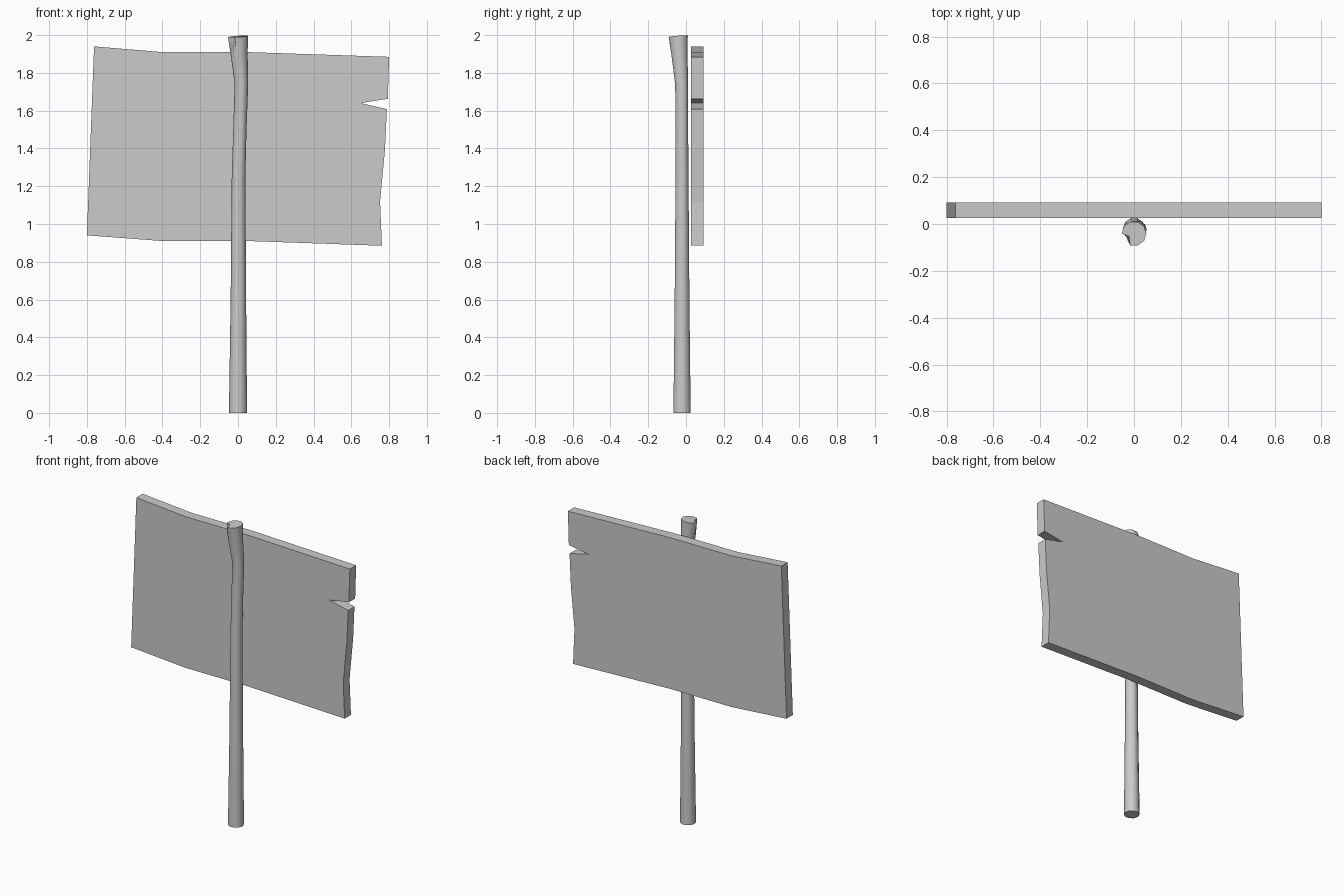
import bpy
import bmesh
from math import cos, sin, radians, tau

cube = bpy.data.objects.get("Cube")
if cube:
    bpy.data.objects.remove(cube, do_unlink=True)

grey = bpy.data.materials.new("plain grey")
grey.use_nodes = True
grey.diffuse_color = (0.6, 0.6, 0.6, 1)
grey.node_tree.nodes["Principled BSDF"].inputs["Base Color"].default_value = (0.6, 0.6, 0.6, 1)


def finish(name, bm):
    """Turn a bmesh into a named grey object."""
    bmesh.ops.recalc_face_normals(bm, faces=bm.faces)
    mesh = bpy.data.meshes.new(name)
    bm.to_mesh(mesh)
    bm.free()
    mesh.materials.append(grey)
    obj = bpy.data.objects.new(name, mesh)
    bpy.context.collection.objects.link(obj)
    return obj


# Board: warped outline with a split in the left edge, extruded backwards
outline = [
    (-0.80, 0.94), (-0.40, 0.91), (0.05, 0.91), (0.762, 0.885),
    (0.752, 1.12), (0.778, 1.395), (0.788, 1.608), (0.65, 1.64),
    (0.793, 1.663), (0.80, 1.885), (0.05, 1.91), (-0.40, 1.91), (-0.762, 1.94),
]
bm = bmesh.new()
face = bm.faces.new([bm.verts.new((x, 0.026, z)) for x, z in outline])
back = bmesh.ops.extrude_face_region(bm, geom=[face], use_keep_orig=True)["geom"]
bmesh.ops.translate(bm, vec=(0, 0.066, 0),
                    verts=[v for v in back if isinstance(v, bmesh.types.BMVert)])
finish("board", bm)

# Post: crooked loft through rings of (x, y, z, radius), flared at the top
SIDES = 10
rings = [
    (0.0, -0.021, 0.0, 0.048),
    (0.002, -0.021, 0.6, 0.041),
    (0.003, -0.021, 1.25, 0.036),
    (0.010, -0.022, 1.5, 0.035),
    (0.018, -0.023, 1.74, 0.036),
    (0.006, -0.035, 1.90, 0.045),
    (0.0, -0.041, 1.993, 0.053),
]
bm = bmesh.new()
loops = []
for cx, cy, z, r in rings:
    loops.append([bm.verts.new((cx + r * cos(tau * i / SIDES), cy + r * sin(tau * i / SIDES), z))
                  for i in range(SIDES)])
for low, high in zip(loops, loops[1:]):
    for i in range(SIDES):
        j = (i + 1) % SIDES
        bm.faces.new((low[i], low[j], high[j], high[i]))
bm.faces.new(loops[0])
bm.faces.new(loops[-1])

# Slanted top, with one front corner pushed in as a crack
for v in loops[-1]:
    v.co.z += 0.07 * v.co.x + 0.07 * (v.co.y + 0.041)
loops[-1][6].co.x, loops[-1][6].co.y = -0.022, -0.052
post = finish("post", bm)

bpy.ops.object.select_all(action="DESELECT")
post.select_set(True)
bpy.context.view_layer.objects.active = post
bpy.ops.object.shade_smooth_by_angle(angle=radians(40))
